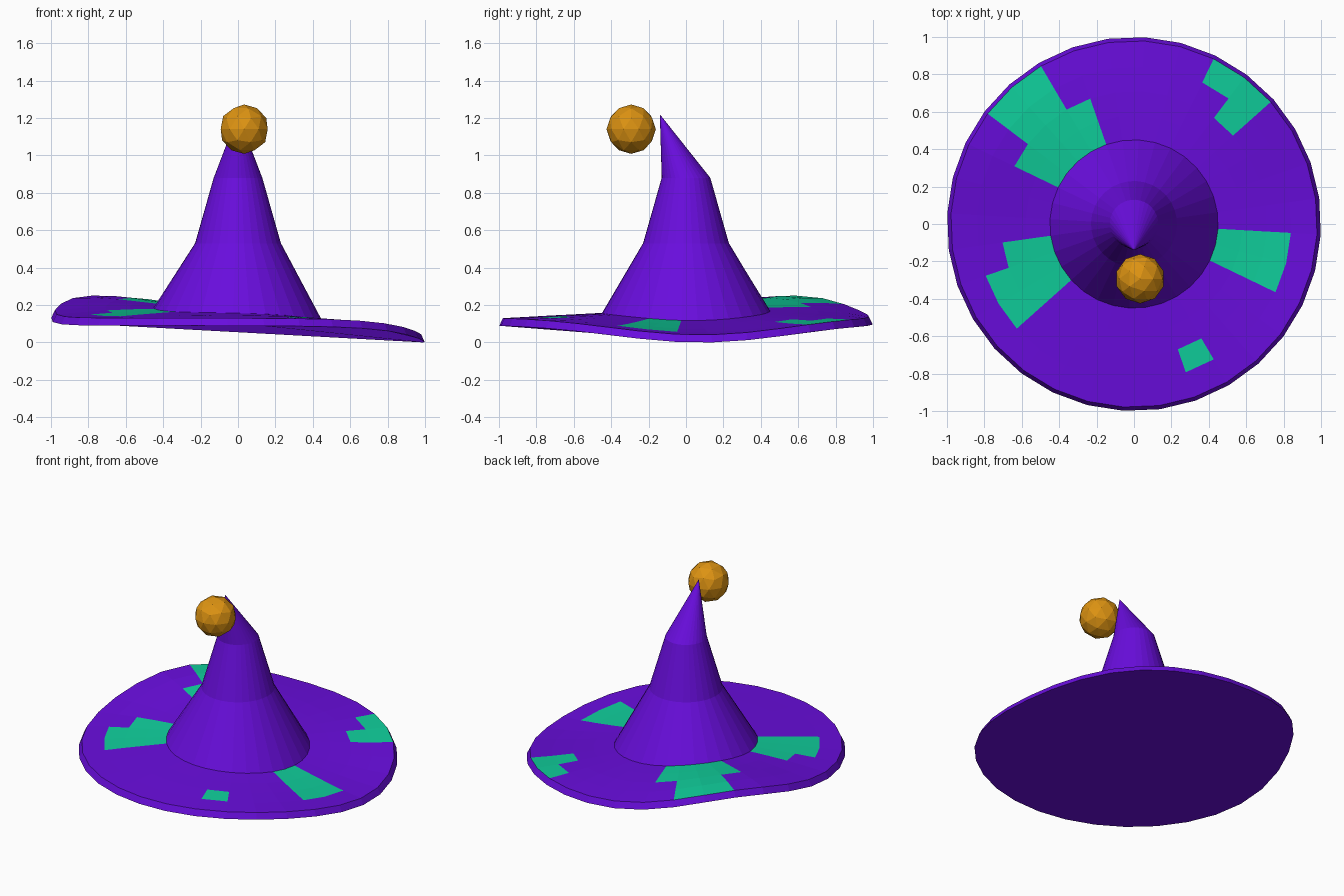
import bpy, bmesh, math

if "Cube" in bpy.data.objects:
    bpy.data.objects.remove(bpy.data.objects["Cube"])


def material(name, rgb):
    m = bpy.data.materials.new(name)
    m.diffuse_color = (*rgb, 1)
    m.use_nodes = True
    m.node_tree.nodes["Principled BSDF"].inputs["Base Color"].default_value = m.diffuse_color
    return m


purple = material("purple_felt", (0.14, 0.004, 0.72))
teal = material("teal_patch", (0.005, 0.62, 0.33))
gold = material("gold_bobble", (0.72, 0.29, 0.006))

N = 32
START = math.radians(8)


def droop(x, y):
    """Soft sag on the right of the brim, soft lift at the back left."""
    def bump(cx, cy, s):
        return math.exp(-((x - cx) ** 2 + (y - cy) ** 2) / (2 * s * s))
    return -0.09 * bump(1, 0.08, 0.46) + 0.12 * bump(-0.8, 0.6, 0.4)


# Hat profile, bottom rim to top: radius, height, follows the droop
rings = [(1.0, 0.09, 1), (0.98, 0.13, 1), (0.84, 0.138, 1), (0.71, 0.146, 1),
         (0.58, 0.153, 1), (0.45, 0.16, 1), (0.23, 0.53, 0), (0.13, 0.88, 0)]

# Patches: for each band of the profile, the segments that are teal
patches = {1: {3, 4, 10, 11},
           2: {-3, -2, -7, 3, 10, 11, 17, 18},
           3: {-3, -2, 9, 10, 11, 12, 16, 17, 18},
           4: {-3, -2, 9, 10, 11, 12, 16, 17, 18}}
patches = {band: {k % N for k in ks} for band, ks in patches.items()}

# Hat: brim and crown in one skin
bm = bmesh.new()
loops = []
for r, z, bend in rings:
    loop = []
    for k in range(N):
        a = START + 2 * math.pi * k / N
        x, y = r * math.cos(a), r * math.sin(a)
        loop.append(bm.verts.new((x, y, z + bend * droop(x, y))))
    loops.append(loop)
for band, (lo, hi) in enumerate(zip(loops, loops[1:])):
    for k in range(N):
        j = (k + 1) % N
        f = bm.faces.new((lo[k], lo[j], hi[j], hi[k]))
        f.material_index = int(k in patches.get(band, ()))

# Bent tip and closed underside
tip = bm.verts.new((0, -0.14, 1.22))
for k in range(N):
    bm.faces.new((loops[-1][k], loops[-1][(k + 1) % N], tip))
bm.faces.new(loops[0][::-1])

# Stand the hat on the floor
low = min(v.co.z for v in bm.verts)
for v in loops[0]:
    v.co.z -= low
mesh = bpy.data.meshes.new("hat")
bm.to_mesh(mesh)
bm.free()
mesh.materials.append(purple)
mesh.materials.append(teal)
bpy.context.collection.objects.link(bpy.data.objects.new("hat", mesh))

# Bobble hanging in front of the tip
bpy.ops.mesh.primitive_ico_sphere_add(subdivisions=2, radius=0.132,
                                      location=(0.033, -0.293, 1.14))
bobble = bpy.context.object
bobble.name = "bobble"
bobble.data.materials.append(gold)
